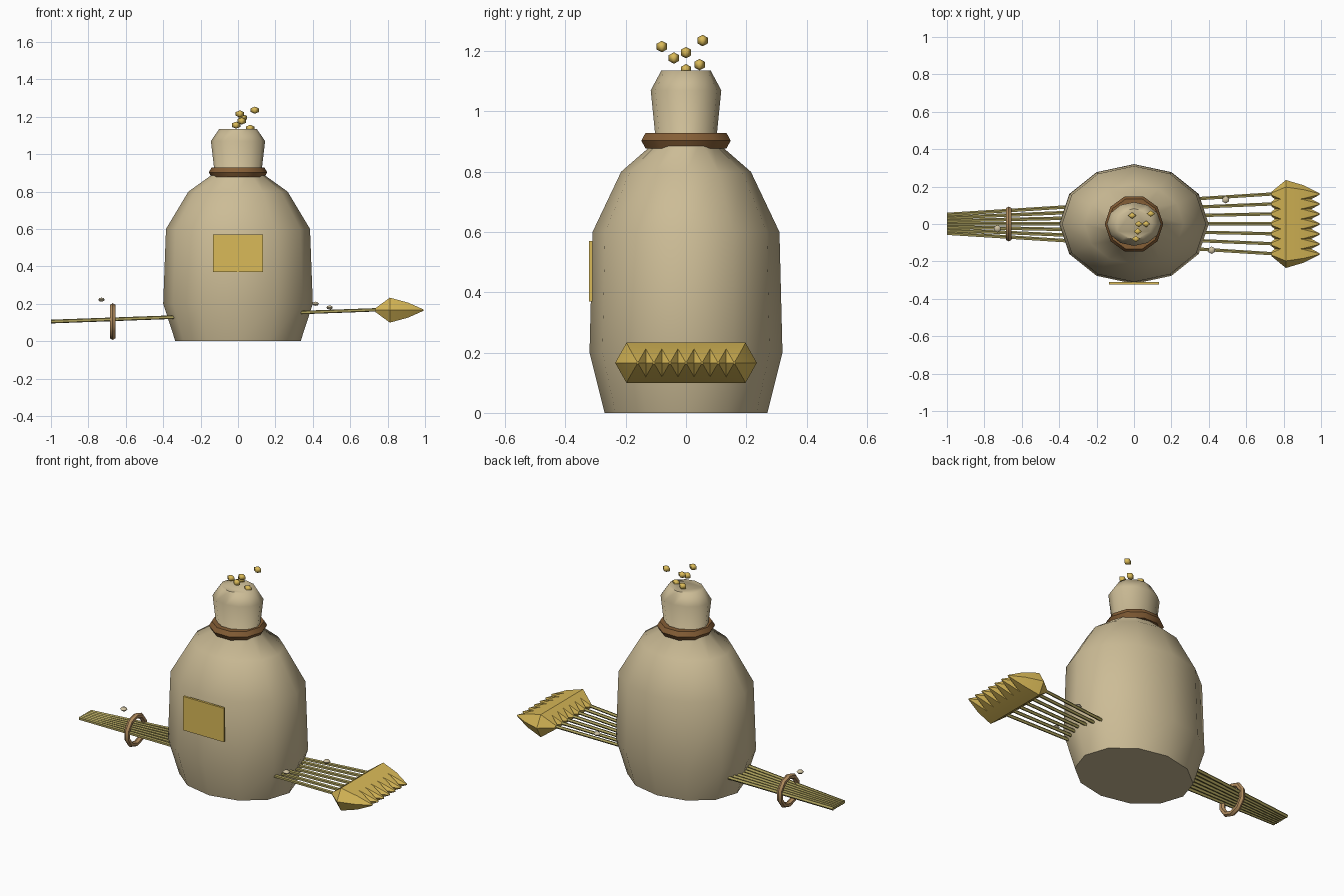
import bpy, bmesh, math
from mathutils import Matrix, Vector

if "Cube" in bpy.data.objects:
    bpy.data.objects.remove(bpy.data.objects["Cube"])


def srgb(r, g, b):
    return tuple(((c / 255 + 0.055) / 1.055) ** 2.4 for c in (r, g, b)) + (1,)


def material(name, *rgb):
    m = bpy.data.materials.new(name)
    m.diffuse_color = srgb(*rgb)
    m.use_nodes = True
    m.node_tree.nodes["Principled BSDF"].inputs["Base Color"].default_value = m.diffuse_color
    return m


BURLAP = material("burlap", 204, 188, 150)
ROPE = material("dark_rope", 133, 94, 54)
TWINE = material("light_twine", 180, 142, 96)
STRAW = material("straw", 172, 160, 92)
GOLD = material("golden_grain", 218, 186, 88)
PALE = material("pale_kernel", 205, 192, 160)


def add_object(name, bm, mat, smooth=None):
    bmesh.ops.recalc_face_normals(bm, faces=bm.faces)
    me = bpy.data.meshes.new(name)
    bm.to_mesh(me)
    bm.free()
    me.materials.append(mat)
    ob = bpy.data.objects.new(name, me)
    bpy.context.collection.objects.link(ob)
    if smooth:
        bpy.ops.object.select_all(action='DESELECT')
        ob.select_set(True)
        bpy.context.view_layer.objects.active = ob
        bpy.ops.object.shade_smooth_by_angle(angle=math.radians(smooth))
    return ob


def loft(bm, rings, sides, place):
    """Skin rings (height, rx, ry) and cap both ends; place maps local to world."""
    loops = []
    for h, rx, ry in rings:
        angles = [2 * math.pi * i / sides for i in range(sides)]
        loops.append([bm.verts.new(place @ Vector((rx * math.cos(a), ry * math.sin(a), h)))
                      for a in angles])
    for lo, hi in zip(loops, loops[1:]):
        for i in range(sides):
            j = (i + 1) % sides
            bm.faces.new((lo[i], lo[j], hi[j], hi[i]))
    bm.faces.new(loops[0][::-1])
    bm.faces.new(loops[-1])


def ring(name, mat, major, minor, location, rotation=(0, 0, 0)):
    bpy.ops.mesh.primitive_torus_add(major_radius=major, minor_radius=minor,
                                     major_segments=10, minor_segments=6,
                                     location=location, rotation=rotation)
    ob = bpy.context.object
    ob.name = name
    ob.data.materials.append(mat)
    bpy.ops.object.shade_smooth_by_angle(angle=math.radians(40))


# Sack with pinched neck
bm = bmesh.new()
loft(bm, [(0, .335, .27), (.2, .40, .32), (.6, .385, .31), (.8, .265, .215),
          (.9, .125, .10), (1.07, .145, .117), (1.135, .10, .082)], 12, Matrix())
add_object("sack", bm, BURLAP, 60)

# Rope around the neck, twine around the stalks
ring("neck_tie", ROPE, .126, .03, (0, 0, .903))
ring("stalk_tie", TWINE, .082, .016, (-.67, 0, .105), (0, math.pi / 2, 0))

# Patch on the front
bm = bmesh.new()
bmesh.ops.create_cube(bm, size=1, matrix=Matrix.Translation((0, -.316, .47))
                      @ Matrix.Diagonal((.266, .013, .2, 1)))
add_object("front_patch", bm, GOLD)

# Fan of seven stalks, each ending in a seed head
stalks, heads = bmesh.new(), bmesh.new()
for k in range(-3, 4):
    start = Vector((-1, .05 * k / 3, .105))
    end = Vector((.745, .16 * k / 3, .168))
    axis = end - start
    turn = axis.to_track_quat('Z', 'Y').to_matrix().to_4x4()
    loft(stalks, [(0, .0105, .0105), (axis.length, .0095, .0095)], 5,
         Matrix.Translation(start) @ turn)
    lay = Matrix.Translation((.735, .16 * k / 3, .166)) @ Matrix(
        ((0, 0, 1, 0), (1, 0, 0, 0), (0, 1, 0, 0), (0, 0, 0, 1)))
    loft(heads, [(0, .012, .012), (.077, .075, .077), (.175, .046, .046),
                 (.257, .004, .004)], 6, lay)
add_object("stalks", stalks, STRAW, 30)
add_object("seed_heads", heads, GOLD, 40)


# Loose grains above the neck and stray kernels on the stalks
def grains(name, mat, spots, size, sides, rows, smooth=None):
    bm = bmesh.new()
    for p in spots:
        bmesh.ops.create_uvsphere(bm, u_segments=sides, v_segments=rows, radius=1,
                                  matrix=Matrix.Translation(p) @ Matrix.Diagonal((*size, 1)))
    add_object(name, bm, mat, smooth)


grains("loose_grains", GOLD,
       [(.09, .055, 1.235), (.01, -.08, 1.215), (.02, -.04, 1.177),
        (.025, 0, 1.195), (-.01, .045, 1.155), (.065, 0, 1.138)],
       (.026, .02, .019), 4, 3, 70)
grains("stray_kernels", PALE,
       [(-.73, -.025, .222), (.415, -.14, .2), (.49, .13, .18)],
       (.02, .02, .011), 6, 4, 60)
